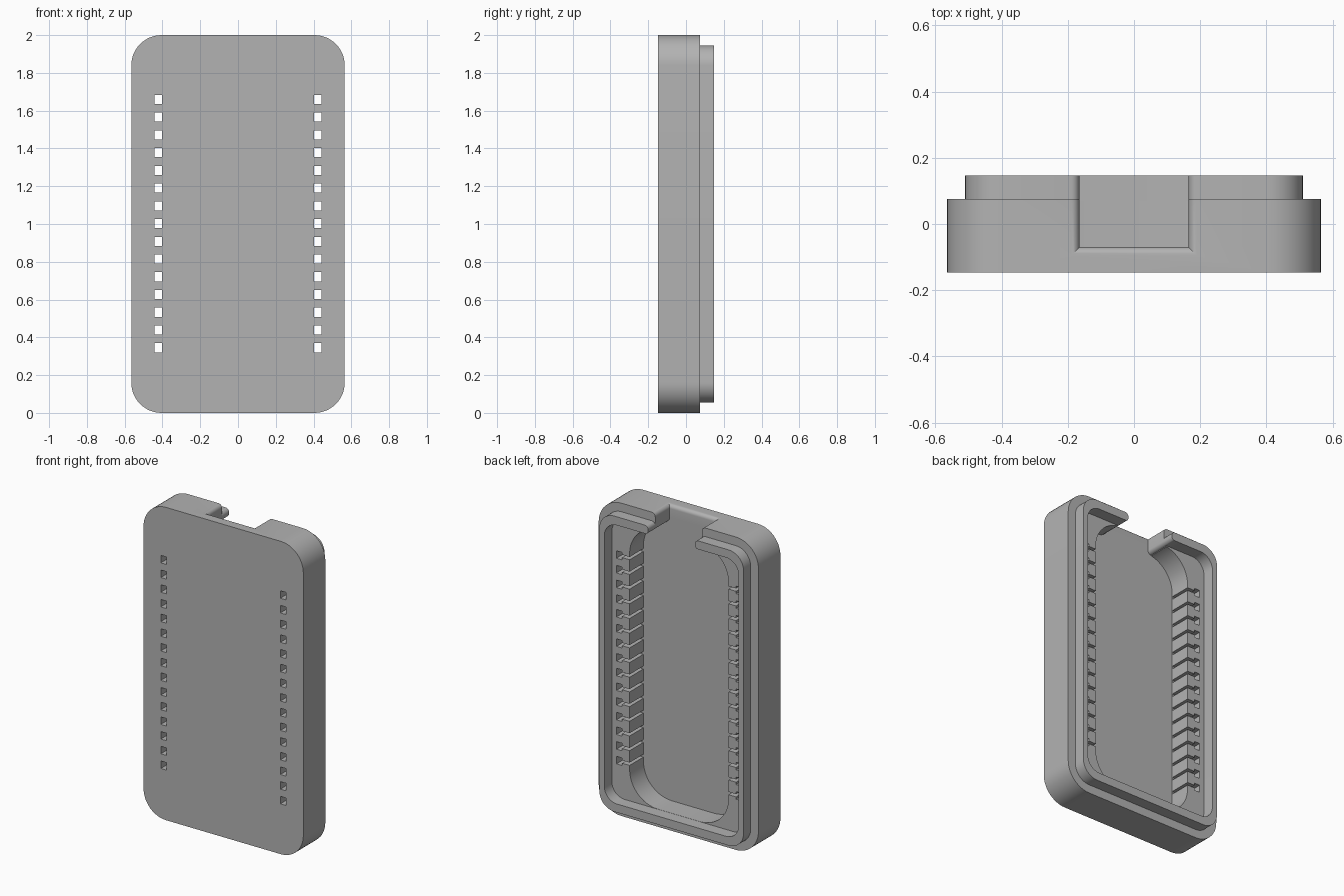
import bpy, bmesh, math

cube = bpy.data.objects.get("Cube")
if cube:
    bpy.data.objects.remove(cube, do_unlink=True)

grey = bpy.data.materials.new("plain_grey")
grey.use_nodes = True
grey.diffuse_color = (0.45, 0.45, 0.45, 1)
grey.node_tree.nodes["Principled BSDF"].inputs["Base Color"].default_value = (0.45, 0.45, 0.45, 1)


def loft(name, rings):
    """Closed solid through rings that all have the same point count."""
    bm = bmesh.new()
    loops = [[bm.verts.new(p) for p in ring] for ring in rings]
    n = len(loops[0])
    for a, b in zip(loops, loops[1:]):
        for i in range(n):
            j = (i + 1) % n
            bm.faces.new((a[i], a[j], b[j], b[i]))
    bm.faces.new(loops[0])
    bm.faces.new(loops[-1])
    bmesh.ops.recalc_face_normals(bm, faces=bm.faces)
    mesh = bpy.data.meshes.new(name)
    bm.to_mesh(mesh)
    bm.free()
    mesh.materials.append(grey)
    obj = bpy.data.objects.new(name, mesh)
    bpy.context.collection.objects.link(obj)
    return obj


def rounded_plate(name, half_x, half_z, radius, y0, y1, steps=12):
    """Rounded rectangle in the xz plane, centred on z = 1."""
    outline = []
    for k, (sx, sz) in enumerate([(1, 1), (-1, 1), (-1, -1), (1, -1)]):
        for i in range(steps + 1):
            a = (k + i / steps) * math.pi / 2
            outline.append((sx * (half_x - radius) + radius * math.cos(a),
                            1 + sz * (half_z - radius) + radius * math.sin(a)))
    return loft(name, [[(x, y, z) for x, z in outline] for y in (y0, y1)])


def box(name, x0, x1, y0, y1, z0, z1):
    return loft(name, [[(x0, y0, z), (x1, y0, z), (x1, y1, z), (x0, y1, z)] for z in (z0, z1)])


def notch(name, z_in, z_out, floor, floor_flare, r=0.025, steps=6):
    """Cable opening whose mouth and inner edge are rounded over."""
    def section(z, off, drop):
        w = 0.165 + off
        return [(-w, floor - drop, z), (w, floor - drop, z), (w, 0.3, z), (-w, 0.3, z)]
    arc = [i / steps * math.pi / 2 for i in range(steps + 1)]
    rings = [section(z_in - 0.06, r, 0)]
    rings += [section(z_in + r - r * math.sin(a), r * (1 - math.cos(a)), 0) for a in reversed(arc)]
    for a in arc:
        off = r * (1 - math.cos(a))
        rings.append(section(z_out - r + r * math.sin(a), off, off * floor_flare))
    rings.append(section(z_out + 0.1, r, r * floor_flare))
    return loft(name, rings)


def combine(target, tool, operation):
    bpy.context.view_layer.objects.active = target
    mod = target.modifiers.new(tool.name, 'BOOLEAN')
    mod.operation = operation
    mod.solver = 'EXACT'
    mod.object = tool
    bpy.ops.object.modifier_apply(modifier=mod.name)
    bpy.data.objects.remove(tool, do_unlink=True)


# Shell and raised lip
case = rounded_plate("case_half", 0.565, 1.0, 0.16, -0.147, 0.075)
combine(case, rounded_plate("lip", 0.51, 0.945, 0.105, 0, 0.147), 'UNION')

# Shallow recess inside the lip, and deep cavity between the pin ledges
combine(case, rounded_plate("recess", 0.475, 0.891, 0.09, 0.07, 0.3), 'DIFFERENCE')
combine(case, rounded_plate("cavity", 0.35, 0.89, 0.2, -0.07, 0.3), 'DIFFERENCE')

# Cable opening at the top, through the wall and the lip
combine(case, notch("wall_notch", 1.889, 2.0, -0.07, 1), 'DIFFERENCE')
combine(case, notch("lip_notch", 1.889, 1.945, 0.0755, 0), 'DIFFERENCE')

# Pin holes through the ledges, each with a thin slot to the cavity
for i in range(15):
    z = 0.345 + i * 0.0939
    for s in (-1, 1):
        hole = sorted((s * 0.403, s * 0.443))
        slot = sorted((s * 0.33, s * 0.42))
        combine(case, box("pin_hole", *hole, -0.3, 0.3, z - 0.024, z + 0.024), 'DIFFERENCE')
        combine(case, box("pin_slot", *slot, -0.069, 0.3, z - 0.009, z + 0.009), 'DIFFERENCE')

# Smooth the curved walls, keep the edges crisp
for o in bpy.context.selected_objects:
    o.select_set(False)
case.select_set(True)
bpy.context.view_layer.objects.active = case
bpy.ops.object.shade_smooth_by_angle(angle=math.radians(30))
